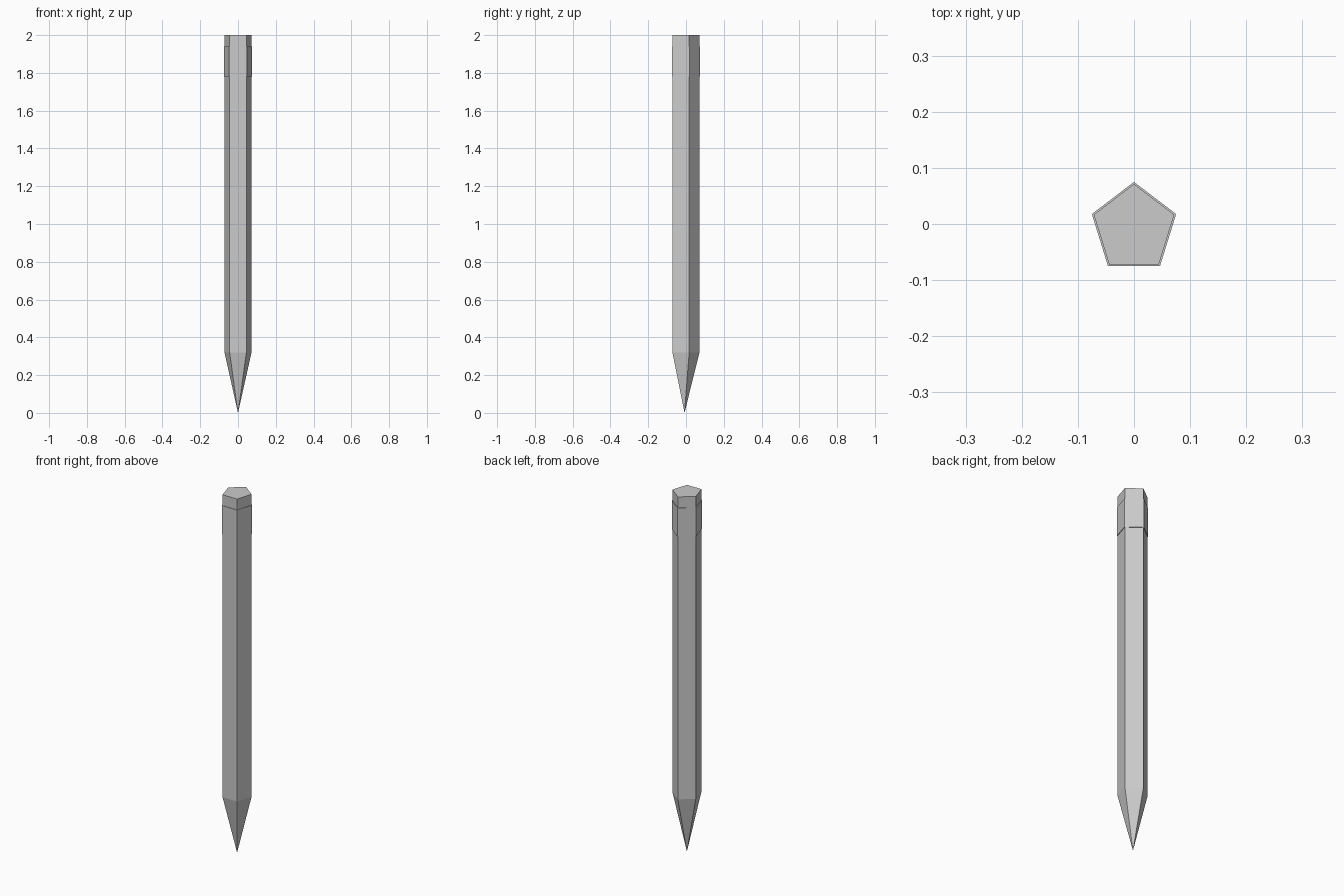
import bpy, bmesh
from math import sin, cos, tau

if "Cube" in bpy.data.objects:
    bpy.data.objects.remove(bpy.data.objects["Cube"])

SIDES = 5
RX, RY = 0.0789, 0.0829   # pentagon radii across x and y
CY = -0.0079              # axis position that centres the pentagon's bounds


def lofted(name, sections):
    """Solid made of pentagon rings (z, scale); scale 0 gives a point."""
    bm = bmesh.new()
    rings = []
    for z, s in sections:
        if s == 0:
            rings.append([bm.verts.new((0, CY, z))] * SIDES)
        else:
            rings.append([bm.verts.new((RX * s * sin(tau * i / SIDES),
                                        CY + RY * s * cos(tau * i / SIDES), z))
                          for i in range(SIDES)])
    for a, b in zip(rings, rings[1:]):
        for i in range(SIDES):
            j = (i + 1) % SIDES
            bm.faces.new(list(dict.fromkeys((a[i], a[j], b[j], b[i]))))
    for (z, s), ring in ((sections[0], rings[0]), (sections[-1], rings[-1])):
        if s:
            bm.faces.new(ring)
    bmesh.ops.recalc_face_normals(bm, faces=bm.faces[:])
    mesh = bpy.data.meshes.new(name)
    bm.to_mesh(mesh)
    bm.free()
    obj = bpy.data.objects.new(name, mesh)
    bpy.context.collection.objects.link(obj)
    return obj


BODY = 0.955  # body is slightly slimmer than the sleeve

# sharpened tip and long shaft
lofted("pencil_body", [(0, 0), (0.32, BODY), (1.86, BODY)])
# eraser end, emerging from the sleeve
lofted("eraser", [(1.86, BODY), (2.0, BODY)])
# raised sleeve around the joint
lofted("sleeve", [(1.78, 1.0), (1.94, 1.0)])
